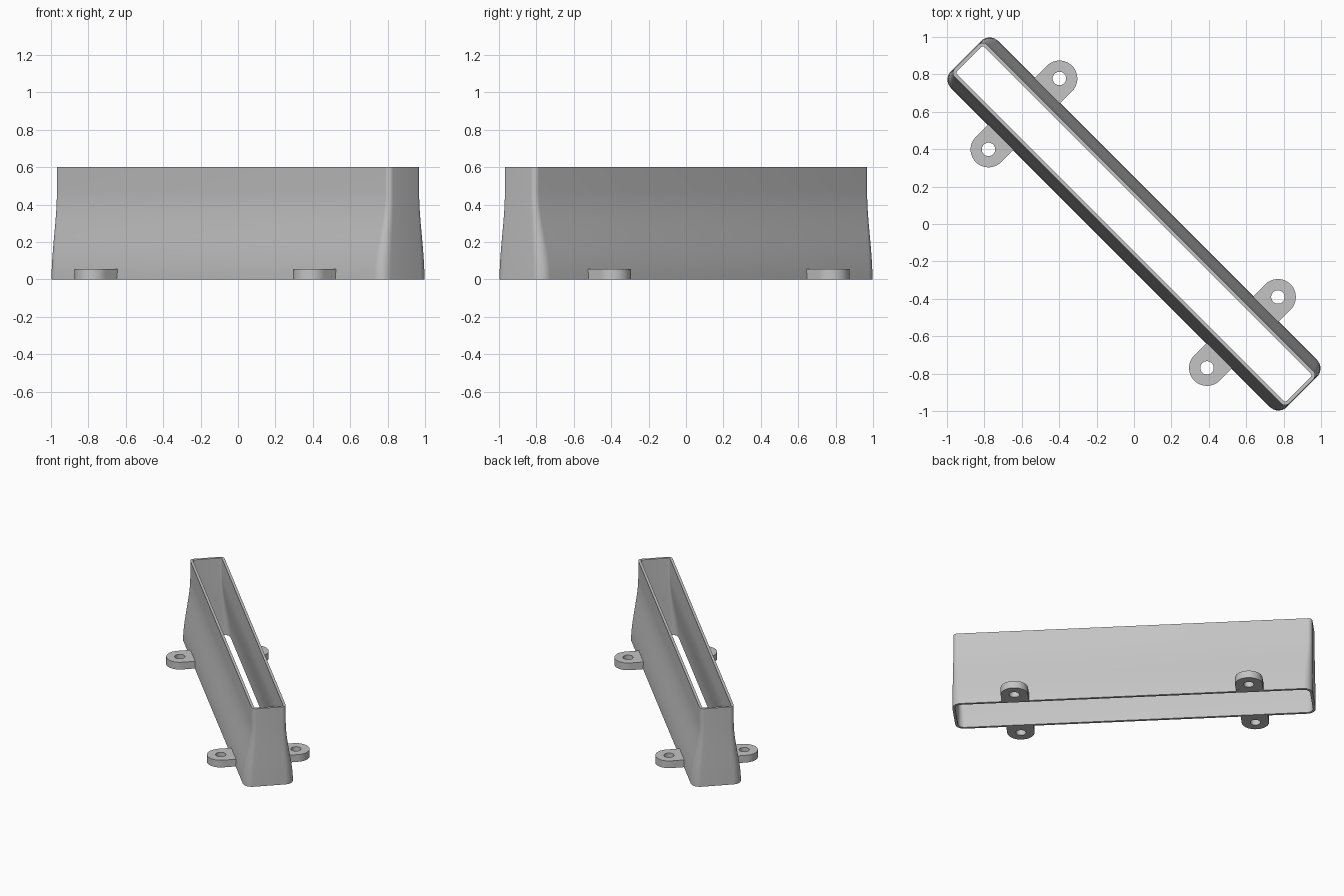
import bpy, bmesh
from math import sin, cos, pi, radians
from mathutils import Matrix

if "Cube" in bpy.data.objects:
    bpy.data.objects.remove(bpy.data.objects["Cube"], do_unlink=True)

GREY = (0.55, 0.55, 0.55, 1)
grey = bpy.data.materials.new("plain_grey")
grey.use_nodes = True
grey.diffuse_color = GREY
grey.node_tree.nodes["Principled BSDF"].inputs["Base Color"].default_value = GREY

DIAGONAL = Matrix.Rotation(radians(-45), 4, 'Z')
HEIGHT, NECK_Z, WALL = 0.6, 0.47, 0.019


def finish(bm, name):
    """Turn a bmesh into a smooth-shaded object lying on the diagonal."""
    bmesh.ops.recalc_face_normals(bm, faces=bm.faces)
    bm.transform(DIAGONAL)
    mesh = bpy.data.meshes.new(name)
    bm.to_mesh(mesh)
    bm.free()
    mesh.materials.append(grey)
    obj = bpy.data.objects.new(name, mesh)
    bpy.context.collection.objects.link(obj)
    bpy.ops.object.select_all(action='DESELECT')
    obj.select_set(True)
    bpy.context.view_layer.objects.active = obj
    bpy.ops.object.shade_smooth_by_angle(angle=radians(30))


def skin(bm, rings):
    """Join a closed sequence of equal rings with quads."""
    for a, b in zip(rings, rings[1:] + rings[:1]):
        n = len(a)
        for i in range(n):
            j = (i + 1) % n
            bm.faces.new((a[i], a[j], b[j], b[i]))


def rounded_rect(bm, length, width, radius, z, steps=8):
    ring = []
    for k, (sx, sy) in enumerate(((1, 1), (-1, 1), (-1, -1), (1, -1))):
        for s in range(steps + 1):
            a = (k + s / steps) * pi / 2
            ring.append(bm.verts.new((sx * (length - radius) + radius * cos(a),
                                      sy * (width - radius) + radius * sin(a), z)))
    return ring


def section(bm, z, inset):
    """Half sizes ease from the wide foot to the straight neck."""
    t = min(z / NECK_Z, 1)
    t = t * t * (3 - 2 * t)
    mix = lambda foot, neck: foot + (neck - foot) * t
    return rounded_rect(bm, mix(1.27, 1.265) - inset, mix(0.178, 0.122) - inset,
                        mix(0.065, 0.03) - inset, z)


# Hollow duct, open at both ends
bm = bmesh.new()
levels = [NECK_Z * i / 16 for i in range(17)] + [HEIGHT]
outer = [section(bm, z, 0) for z in levels]
inner = [section(bm, z, WALL) for z in reversed(levels)]
skin(bm, outer + inner)
finish(bm, "duct_shell")

# Mounting tabs with a round outer end and a screw hole
TAB_R, HOLE_R, TAB_H, TAB_V, ROOT_V = 0.096, 0.036, 0.056, 0.268, 0.168


def tab(name, u, side, n=48):
    bm = bmesh.new()

    def ring(z, hole):
        verts = []
        for i in range(n):
            c, s = cos(2 * pi * i / n), sin(2 * pi * i / n)
            x, y = HOLE_R * c, HOLE_R * s
            if not hole:
                k = 1 if s >= 0 else 1 / max(abs(c), abs(s))
                x = TAB_R * c * k
                y = s * k * (TAB_R if s >= 0 else TAB_V - ROOT_V)
            verts.append(bm.verts.new((u + x, side * (TAB_V + y), z)))
        return verts

    skin(bm, [ring(0, False), ring(TAB_H, False), ring(TAB_H, True), ring(0, True)])
    finish(bm, name)


for end, u in (("left", 0.82), ("right", -0.832)):
    for face, side in (("front", -1), ("back", 1)):
        tab(f"{face}_{end}_mounting_tab", u, side)
